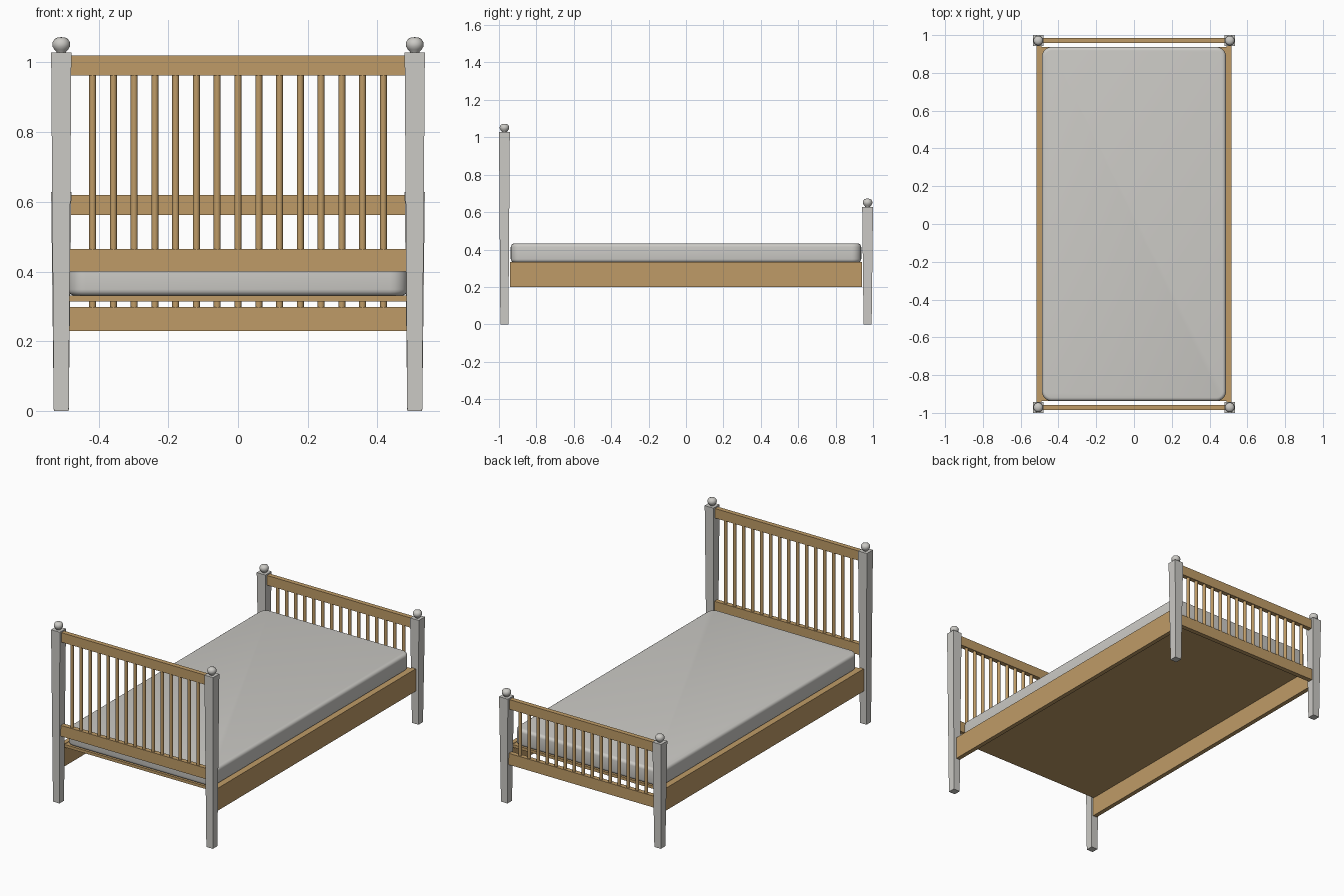
import bpy, bmesh, math
from mathutils import Vector

cube = bpy.data.objects.get("Cube")
if cube:
    bpy.data.objects.remove(cube, do_unlink=True)


def material(name, color):
    m = bpy.data.materials.new(name)
    m.use_nodes = True
    m.diffuse_color = (*color, 1)
    m.node_tree.nodes["Principled BSDF"].inputs["Base Color"].default_value = (*color, 1)
    return m


GREY = material("warm_grey", (0.60, 0.59, 0.56))
WOOD = material("oak_wood", (0.52, 0.33, 0.135))


def finish(name, bm, mat, smooth=False):
    bmesh.ops.recalc_face_normals(bm, faces=bm.faces)
    mesh = bpy.data.meshes.new(name)
    bm.to_mesh(mesh)
    bm.free()
    mesh.materials.append(mat)
    ob = bpy.data.objects.new(name, mesh)
    bpy.context.collection.objects.link(ob)
    if smooth:
        bpy.ops.object.select_all(action='DESELECT')
        ob.select_set(True)
        bpy.context.view_layer.objects.active = ob
        bpy.ops.object.shade_smooth_by_angle(angle=math.radians(40))
    return ob


def box_bm(lo, hi):
    bm = bmesh.new()
    bmesh.ops.create_cube(bm, size=1)
    lo, hi = Vector(lo), Vector(hi)
    for v in bm.verts:
        v.co = (lo + hi) / 2 + v.co * (hi - lo)
    return bm


def box(name, lo, hi, mat):
    return finish(name, box_bm(lo, hi), mat)


# Square post, narrowing towards the floor
def post(name, x, y, height):
    bm = box_bm((-0.029, -0.029, 0), (0.029, 0.029, height))
    for v in bm.verts:
        if v.co.z < 0.01:
            v.co.x *= 0.74
            v.co.y *= 0.74
        v.co += Vector((x, y, 0))
    finish(name, bm, GREY)


# Turned knob, lathed from a profile
def knob(name, x, y, z):
    profile = [(0, -0.002), (0.012, -0.002), (0.014, 0.003), (0.020, 0.009), (0.0245, 0.017),
               (0.0255, 0.024), (0.024, 0.032), (0.019, 0.039), (0.011, 0.043), (0, 0.0445)]
    bm = bmesh.new()
    pts = [bm.verts.new((r, 0, h)) for r, h in profile]
    edges = [bm.edges.new(p) for p in zip(pts, pts[1:])]
    bmesh.ops.spin(bm, geom=pts + edges, axis=(0, 0, 1), cent=(0, 0, 0),
                   angle=math.tau, steps=24)
    bmesh.ops.remove_doubles(bm, verts=bm.verts, dist=0.0001)
    bmesh.ops.translate(bm, verts=bm.verts, vec=(x, y, z))
    finish(name, bm, GREY, True)


# Row of round spindles between two rails
def spindles(name, y, z0, z1, count=15, span=0.417):
    bm = bmesh.new()
    for i in range(count):
        made = bmesh.ops.create_cone(bm, cap_ends=True, segments=12, radius1=0.01,
                                     radius2=0.01, depth=z1 - z0)
        x = span * (2 * i / (count - 1) - 1)
        bmesh.ops.translate(bm, verts=made["verts"], vec=(x, y, (z0 + z1) / 2))
    finish(name, bm, WOOD, True)


# Head and foot ends: posts, knobs, two rails and spindles
def bed_end(name, y, height, low, high):
    for side, x in (("left", 0.507), ("right", -0.507)):
        post(f"{name}_post_{side}", x, y, height)
        knob(f"{name}_knob_{side}", x, y, height)
    for part, (z0, z1) in (("lower_rail", low), ("top_rail", high)):
        box(f"{name}_{part}", (-0.49, y - 0.014, z0), (0.49, y + 0.014, z1), WOOD)
    spindles(f"{name}_spindles", y, low[1] - 0.01, high[0] + 0.01)


bed_end("headboard", -0.971, 1.028, (0.40, 0.465), (0.963, 1.02))
bed_end("footboard", 0.971, 0.628, (0.23, 0.298), (0.562, 0.62))

# Side rails and the platform between them
for side, s in (("left", 1), ("right", -1)):
    xs = sorted((s * 0.49, s * 0.516))
    box(f"side_rail_{side}", (xs[0], -0.942, 0.2), (xs[1], 0.942, 0.334), WOOD)
box("platform", (-0.491, -0.938, 0.314), (0.491, 0.938, 0.331), WOOD)

# Mattress with rounded corners and softened edges
bm = box_bm((-0.487, -0.937, 0.331), (0.487, 0.937, 0.432))
upright = [e for e in bm.edges if abs(e.verts[0].co.z - e.verts[1].co.z) > 0.05]
bmesh.ops.bevel(bm, geom=upright, offset=0.05, segments=6, profile=0.5, affect='EDGES')
bm.normal_update()
rims = [e for e in bm.edges if abs(e.verts[0].co.z - e.verts[1].co.z) < 0.001
        and any(abs(f.normal.z) > 0.9 for f in e.link_faces)]
bmesh.ops.bevel(bm, geom=rims, offset=0.018, segments=4, profile=0.5, affect='EDGES')
finish("mattress", bm, GREY, True)
